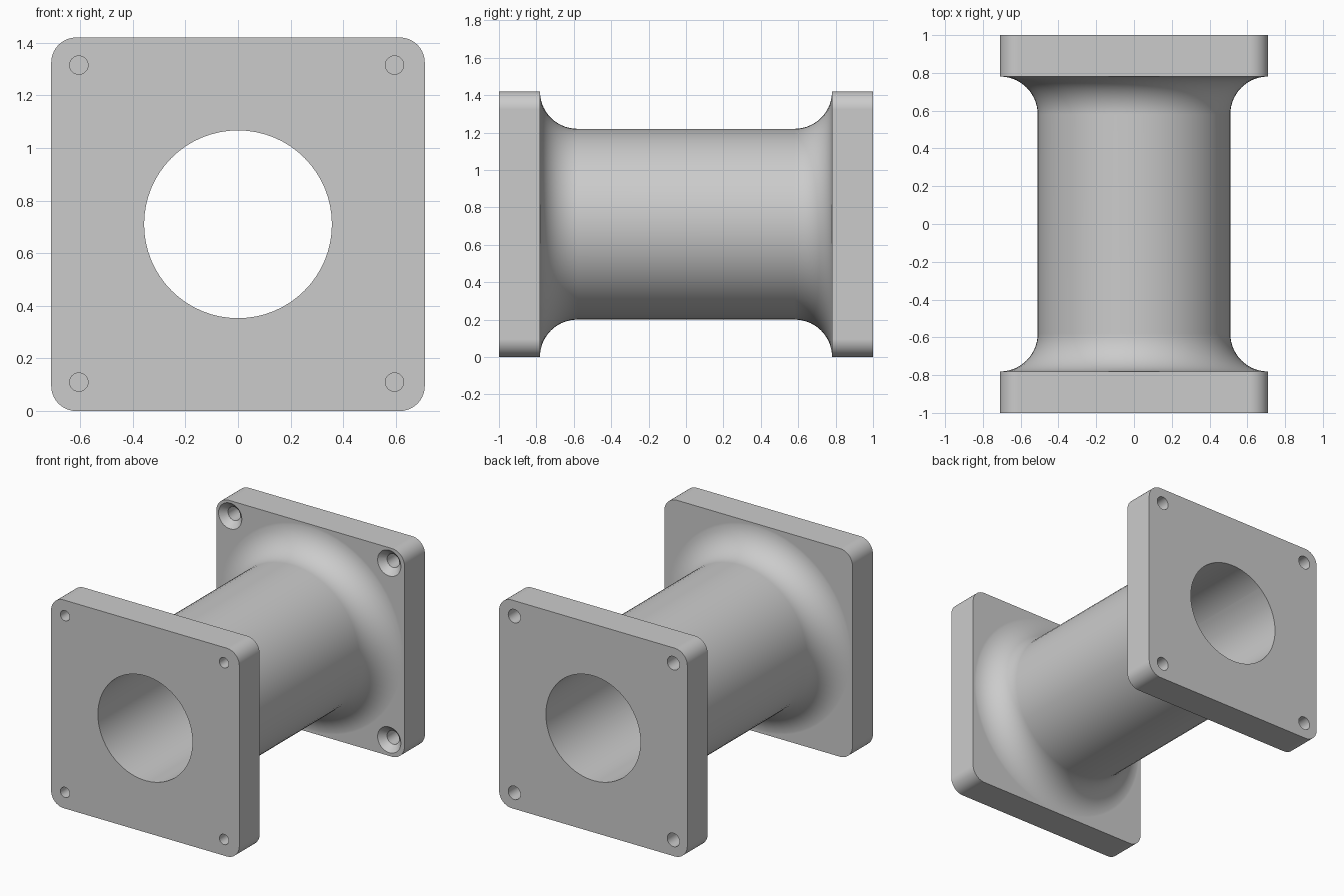
import bpy, bmesh, math
from mathutils import Matrix, Vector

if "Cube" in bpy.data.objects:
    bpy.data.objects.remove(bpy.data.objects["Cube"])

HALF = 0.71        # half the flange width, also the axis height
FACE = 0.78        # inner face of each flange
BARREL = 0.51
FILLET = 0.2

metal = bpy.data.materials.new("light_grey_metal")
metal.use_nodes = True
grey = (0.6, 0.6, 0.6, 1)
metal.diffuse_color = grey
metal.node_tree.nodes["Principled BSDF"].inputs["Base Color"].default_value = grey


def finish(name, bm):
    bmesh.ops.recalc_face_normals(bm, faces=bm.faces)
    mesh = bpy.data.meshes.new(name)
    bm.to_mesh(mesh)
    bm.free()
    mesh.materials.append(metal)
    ob = bpy.data.objects.new(name, mesh)
    bpy.context.collection.objects.link(ob)
    return ob


def lathe(name, profile, x=0, z=HALF, steps=64):
    """Revolve (radius, y) points about an axis parallel to y."""
    bm = bmesh.new()
    verts = [bm.verts.new((x + r, y, z)) for r, y in profile]
    edges = [bm.edges.new(pair) for pair in zip(verts, verts[1:])]
    bmesh.ops.spin(bm, geom=verts + edges, cent=(x, 0, z), axis=(0, 1, 0),
                   angle=math.tau, steps=steps)
    bmesh.ops.remove_doubles(bm, verts=bm.verts, dist=1e-5)
    return finish(name, bm)


def plate(name, side):
    """Square flange with rounded upright corners."""
    bm = bmesh.new()
    thick = 1 - FACE
    place = Matrix.Translation((0, side * (1 - thick / 2), HALF))
    bmesh.ops.create_cube(bm, size=1, matrix=place @ Matrix.Diagonal(
        (2 * HALF, thick, 2 * HALF, 1)))
    corners = [e for e in bm.edges
               if abs((e.verts[0].co - e.verts[1].co).y) > thick / 2]
    bmesh.ops.bevel(bm, geom=corners, offset=0.095, segments=10,
                    profile=0.5, affect='EDGES')
    return finish(name, bm)


def combine(target, tool, operation):
    mod = target.modifiers.new(tool.name, 'BOOLEAN')
    mod.operation = operation
    mod.solver = 'EXACT'
    mod.object = tool
    bpy.context.view_layer.objects.active = target
    bpy.ops.object.modifier_apply(modifier=mod.name)
    bpy.data.objects.remove(tool)


# Barrel with a concave fillet sweeping out to each flange
arc = []
for i in range(15):
    a = math.pi / 2 * i / 14
    arc.append((BARREL + FILLET * (1 - math.cos(a)) * 0.99,
                FACE - FILLET + FILLET * math.sin(a) + 0.0005 * i / 14))
end = FACE + 0.08
half = arc + [(arc[-1][0], end), (0, end)]
spool = lathe("flanged_spool", [(r, -y) for r, y in reversed(half)] + half)

# End flanges
for label, side in (("front_flange", -1), ("back_flange", 1)):
    combine(spool, plate(label, side), 'UNION')

# Through bore
combine(spool, lathe("bore", [(0, -1.1), (0.357, -1.1), (0.357, 1.1), (0, 1.1)]),
        'DIFFERENCE')

# Blind holes in the front, countersunk through holes in the back
blind = [(0, -1.1), (0.035, -1.1), (0.035, -0.85), (0, -0.85)]
sunk = [(0, 0.77), (0.098, 0.77), (0.046, 0.822), (0.046, 1.1), (0, 1.1)]
for x in (-0.605, 0.595):
    for dz in (-0.6, 0.605):
        for profile in (blind, sunk):
            combine(spool, lathe("bolt_hole", profile, x, HALF + dz, 32),
                    'DIFFERENCE')

# Smooth curves, crisp edges, flat flange faces
bpy.ops.object.select_all(action='DESELECT')
spool.select_set(True)
bpy.context.view_layer.objects.active = spool
bpy.ops.object.shade_smooth_by_angle(angle=math.radians(30))
weighted = spool.modifiers.new("flat_face_normals", 'WEIGHTED_NORMAL')
weighted.keep_sharp = True
